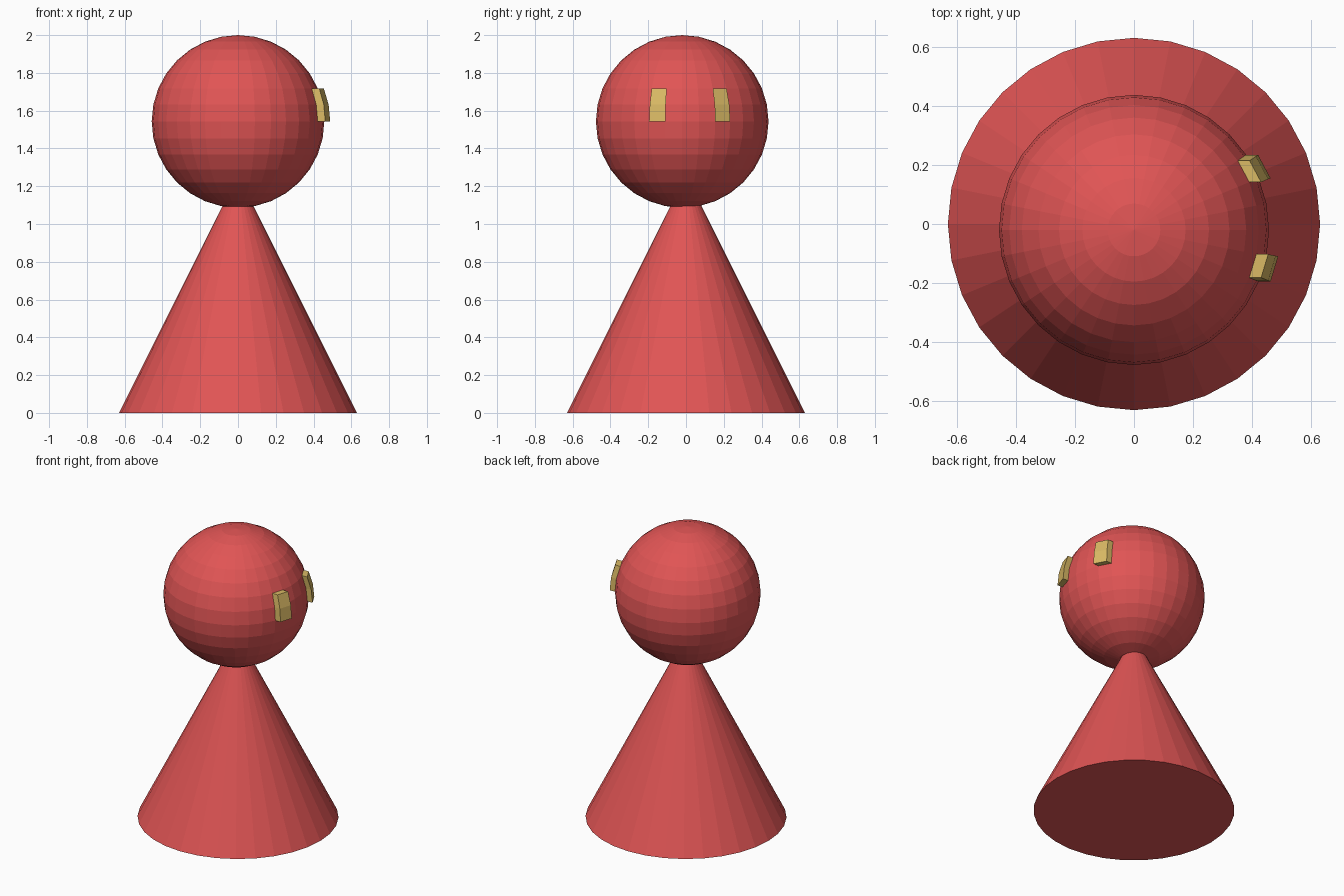
import bpy, bmesh
from math import atan2, asin, degrees
from mathutils import Vector

if "Cube" in bpy.data.objects:
    bpy.data.objects.remove(bpy.data.objects["Cube"])


def material(name, rgb):
    m = bpy.data.materials.new(name)
    m.diffuse_color = (*rgb, 1)
    m.use_nodes = True
    m.node_tree.nodes["Principled BSDF"].inputs["Base Color"].default_value = m.diffuse_color
    return m


red = material("red", (0.75, 0.09, 0.09))
gold = material("gold", (0.70, 0.49, 0.13))

# Body: 32-sided cone, its tip hidden inside the head
R_BODY = 0.63
bpy.ops.mesh.primitive_cone_add(vertices=32, radius1=R_BODY, radius2=0, depth=2 * R_BODY,
                                location=(0, 0, R_BODY))
body = bpy.context.object
body.name = "body"
body.data.materials.append(red)

# Head: faceted ball
R_HEAD = 0.457
bpy.ops.mesh.primitive_uv_sphere_add(segments=32, ring_count=16, radius=R_HEAD,
                                     location=(0, -0.02, 2 - R_HEAD))
head = bpy.context.object
head.name = "head"
head.data.materials.append(red)
head.data.materials.append(gold)

# Eyes: two columns of two facets above the equator, pulled out along +x
bm = bmesh.new()
bm.from_mesh(head.data)


def is_eye(face):
    c = face.calc_center_median().normalized()
    azimuth, height = degrees(atan2(c.y, c.x)), degrees(asin(c.z))
    return 0 < height < 22.5 and (-22.5 < azimuth < -11.25 or 22.5 < azimuth < 33.75)


eyes = [f for f in bm.faces if is_eye(f)]
new = bmesh.ops.extrude_face_region(bm, geom=eyes)["geom"]
verts = [g for g in new if isinstance(g, bmesh.types.BMVert)]
bmesh.ops.delete(bm, geom=[f for f in eyes if f.is_valid], context='FACES_ONLY')
bmesh.ops.translate(bm, verts=verts, vec=Vector((0.04, 0, 0)))
for v in verts:
    for f in v.link_faces:
        f.material_index = 1
bmesh.ops.recalc_face_normals(bm, faces=bm.faces)
bm.to_mesh(head.data)
bm.free()
